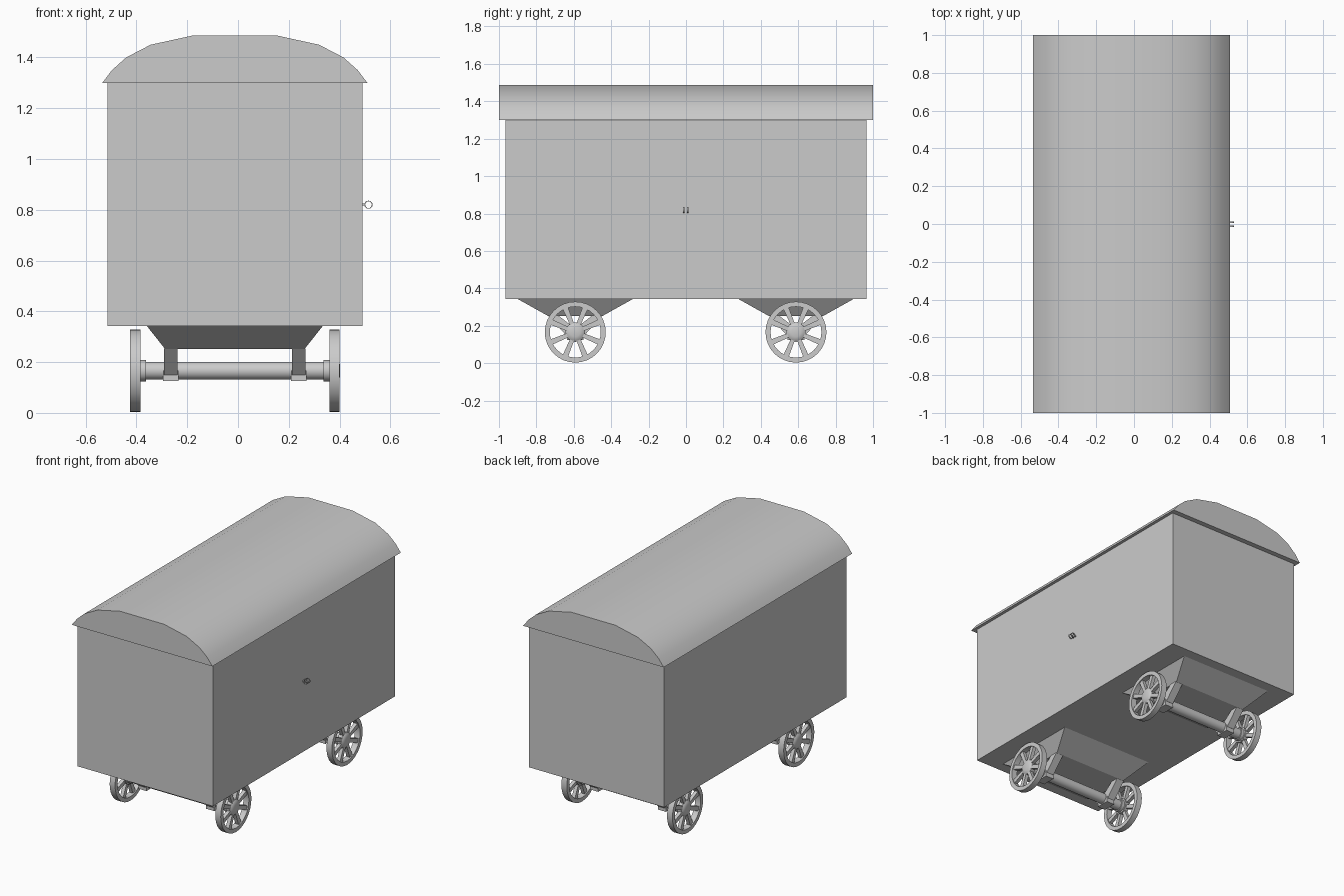
import bpy, bmesh, math
from mathutils import Matrix, Vector

if "Cube" in bpy.data.objects:
    bpy.data.objects.remove(bpy.data.objects["Cube"])

CX = -0.0125          # cart centre line in x
AXLE_Z, WHEEL_R = 0.166, 0.163

grey = bpy.data.materials.new("plain grey")
grey.diffuse_color = (0.6, 0.6, 0.6, 1)
grey.use_nodes = True
grey.node_tree.nodes["Principled BSDF"].inputs["Base Color"].default_value = grey.diffuse_color


def finish(name, bm, smooth=False):
    bmesh.ops.recalc_face_normals(bm, faces=bm.faces[:])
    me = bpy.data.meshes.new(name)
    bm.to_mesh(me)
    bm.free()
    me.materials.append(grey)
    ob = bpy.data.objects.new(name, me)
    bpy.context.collection.objects.link(ob)
    if smooth:
        bpy.ops.object.select_all(action='DESELECT')
        ob.select_set(True)
        bpy.context.view_layer.objects.active = ob
        bpy.ops.object.shade_smooth_by_angle(angle=math.radians(35))
    return ob


def loft(bm, a, b):
    """Closed solid between two matching outlines."""
    va, vb = [bm.verts.new(p) for p in a], [bm.verts.new(p) for p in b]
    n = len(a)
    bm.faces.new(va)
    bm.faces.new(vb[::-1])
    for i in range(n):
        j = (i + 1) % n
        bm.faces.new((va[i], va[j], vb[j], vb[i]))


def rect(x0, x1, y0, y1, z):
    return [(x0, y0, z), (x1, y0, z), (x1, y1, z), (x0, y1, z)]


def box(bm, x0, x1, y0, y1, z0, z1):
    loft(bm, rect(x0, x1, y0, y1, z0), rect(x0, x1, y0, y1, z1))


def lathe(bm, prof, centre, axis='X', n=24, closed=False):
    """Revolve (offset, radius) points around the x or y axis."""
    rings = []
    for o, r in prof:
        ring = []
        for k in range(n):
            t = 2 * math.pi * k / n
            c, s = r * math.cos(t), r * math.sin(t)
            p = Vector((o, c, s) if axis == 'X' else (c, o, s))
            ring.append(bm.verts.new(p + Vector(centre)))
        rings.append(ring)
    pairs = list(zip(rings, rings[1:]))
    if closed:
        pairs.append((rings[-1], rings[0]))
    else:
        bm.faces.new(rings[0])
        bm.faces.new(rings[-1])
    for a, b in pairs:
        for k in range(n):
            j = (k + 1) % n
            bm.faces.new((a[k], a[j], b[j], b[k]))


# Wagon body
bm = bmesh.new()
box(bm, CX - 0.502, CX + 0.502, -0.966, 0.966, 0.342, 1.30)
finish("wagon_body", bm)

# Arched roof
half = [(0.522, 1.30), (0.484, 1.35), (0.428, 1.40), (0.332, 1.45), (0.163, 1.487)]
arc = half + [(-x, z) for x, z in half[::-1]]
bm = bmesh.new()
loft(bm, [(CX + x, -1, z) for x, z in arc], [(CX + x, 1, z) for x, z in arc])
finish("arched_roof", bm, True)

# Door handle: two small rings on stems
bm = bmesh.new()
for y in (-0.012, 0.009):
    lathe(bm, [(-0.004, 0.016), (0.004, 0.016), (0.004, 0.013), (-0.004, 0.013)],
          (0.514, y, 0.82), 'Y', 16, True)
    box(bm, 0.488, 0.501, y - 0.004, y + 0.004, 0.816, 0.824)
finish("door_handle", bm, True)

for tag, yc in (("front", -0.592), ("back", 0.588)):
    # Tapered bolster under the floor
    bm = bmesh.new()
    loft(bm, rect(CX - 0.347, CX + 0.347, yc - 0.308, yc + 0.308, 0.343),
         rect(CX - 0.275, CX + 0.275, yc - 0.145, yc + 0.145, 0.252))
    finish(tag + "_bolster", bm)

    # Axle with collars
    bm = bmesh.new()
    prof = [(-0.385, 0.05), (-0.372, 0.05), (-0.372, 0.042), (-0.35, 0.042), (-0.35, 0.035)]
    lathe(bm, prof + [(-o, r) for o, r in prof[::-1]], (CX, yc, AXLE_Z))
    finish(tag + "_axle", bm, True)

    for side, s in (("left", -1), ("right", 1)):
        # Hanger arms and clamp holding the axle
        bm = bmesh.new()
        xc = CX + s * 0.252
        for d in (-1, 1):
            arm = [(0.145, 0.254), (0.05, 0.15), (0.0, 0.185), (0.09, 0.254)]
            loft(bm, [(xc - 0.027, yc + d * y, z) for y, z in arm],
                 [(xc + 0.027, yc + d * y, z) for y, z in arm])
        box(bm, xc - 0.03, xc + 0.03, yc - 0.045, yc + 0.045, 0.125, 0.166)
        finish(f"{tag}_{side}_hanger", bm)

        # Spoked wheel
        bm = bmesh.new()
        c = Vector((CX + s * 0.3925, yc, AXLE_Z))
        lathe(bm, [(-0.02, WHEEL_R), (0.02, WHEEL_R), (0.02, 0.136), (-0.02, 0.136)],
              c, 'X', 32, True)
        lathe(bm, [(-0.02 * s, 0.052), (0.008 * s, 0.052), (0.016 * s, 0.042),
                   (0.021 * s, 0.025)], c)
        for k in range(8):
            m = Matrix.Translation(c) @ Matrix.Rotation(math.pi * (k + 0.5) / 4, 4, 'X')
            loft(bm, [m @ Vector(p) for p in rect(-0.012, 0.012, -0.011, 0.011, 0.03)],
                 [m @ Vector(p) for p in rect(-0.012, 0.012, -0.015, 0.015, 0.142)])
        finish(f"{tag}_{side}_wheel", bm, True)
